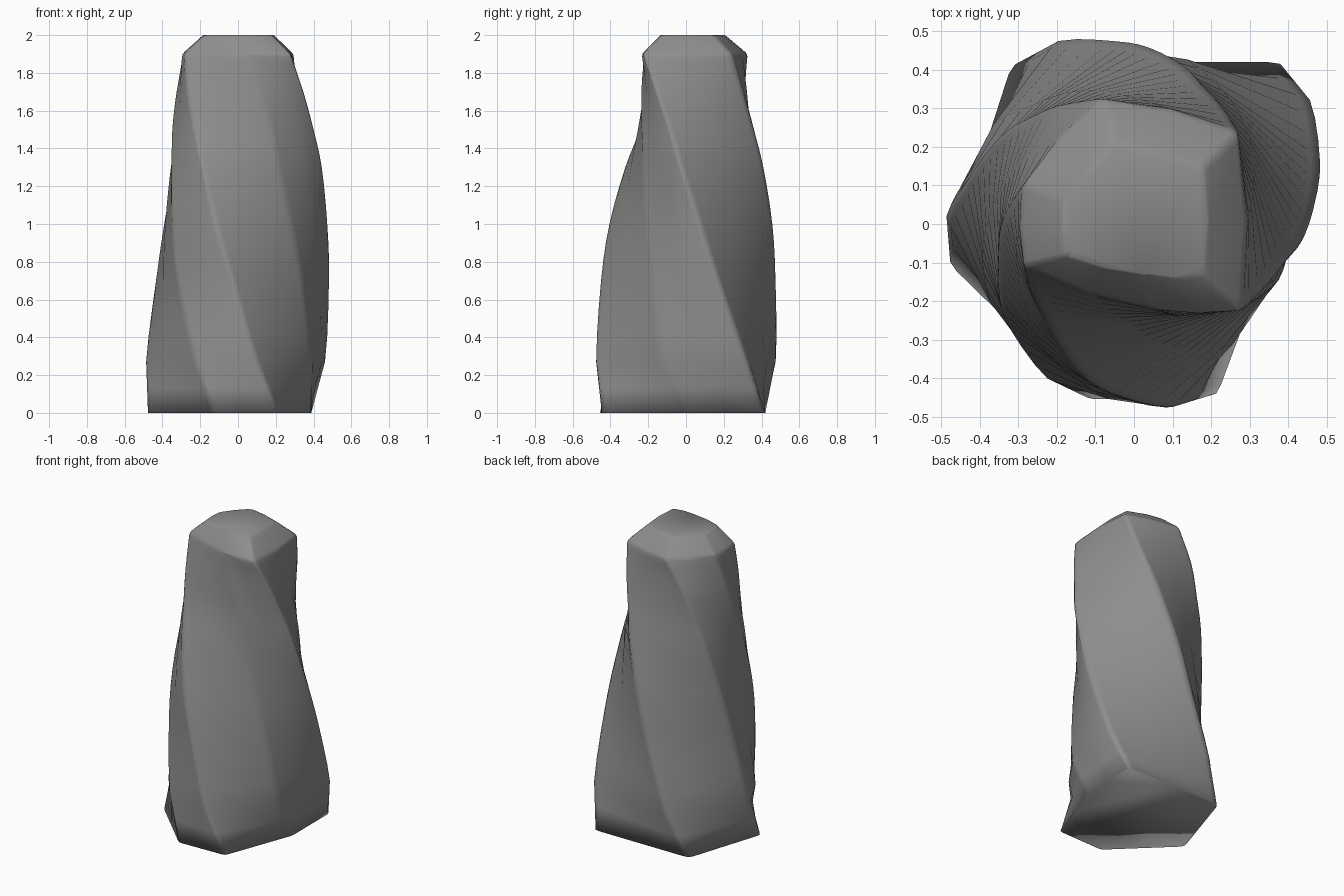
import bpy, bmesh
from mathutils import Vector

if "Cube" in bpy.data.objects:
    bpy.data.objects.remove(bpy.data.objects["Cube"])

# Heights of the cross-sections
HEIGHTS = [0, 0.27, 0.7, 1.0, 1.3, 1.5, 1.7, 1.9, 2.0]

# Each ridge of the twisted boulder: x, y at every height (listed clockwise from above)
RIDGES = [
    [(.388, .42), (.465, .325), (.49, .17), (.48, .07), (.45, -.03), (.405, -.09), (.35, -.16), (.28, -.23), (.18, -.13)],
    [(.388, .02), (.39, -.12), (.34, -.18), (.285, -.21), (.22, -.23), (.18, -.235), (.12, -.238), (.05, -.222), (.03, -.13)],
    [(.215, -.445), (.10, -.48), (-.03, -.455), (-.12, -.41), (-.19, -.325), (-.235, -.245), (-.27, -.175), (-.287, -.11), (-.18, -.08)],
    [(-.12, -.455), (-.225, -.405), (-.32, -.28), (-.35, -.20), (-.353, -.10), (-.35, -.02), (-.327, .04), (-.29, .10), (-.18, .06)],
    [(-.483, -.10), (-.493, .02), (-.44, .11), (-.393, .18), (-.333, .245), (-.27, .28), (-.20, .31), (-.08, .33), (-.05, .21)],
    [(-.315, .42), (-.20, .482), (-.05, .482), (.04, .465), (.13, .417), (.18, .365), (.235, .305), (.275, .24), (.18, .15)],
]


def rounded(ring, bulge, f=0.06):
    """Soften every corner of a ring and bow the long sides out slightly."""
    out = []
    n = len(ring)
    for i, p in enumerate(ring):
        nxt = ring[(i + 1) % n]
        a, b = p.lerp(ring[i - 1], f), p.lerp(nxt, f)
        side = nxt - p
        outward = Vector((-side.y, side.x, 0)) * bulge
        out += [a, p.lerp((a + b) / 2, 0.4), b, (p + nxt) / 2 + outward]
    return out


def spline(pts, k, t):
    """Catmull-Rom point between section k and k + 1."""
    p0, p1, p2, p3 = (pts[max(0, min(i, 7))] for i in (k - 1, k, k + 1, k + 2))
    return p1 + 0.5 * t * (p2 - p0 + t * (2 * p0 - 5 * p1 + 4 * p2 - p3
                                          + t * (3 * (p1 - p2) + p3 - p0)))


# Sections, with extra ones between for a smooth twist
paths = [[Vector((x, y, z)) for (x, y), z in zip(r, HEIGHTS)] for r in RIDGES]
sections = [[p[0] for p in paths]]
for t in (0.5, 1):                                    # straight flare at the foot
    sections.append([p[0].lerp(p[1], t) for p in paths])
for k in range(1, 7):                                 # curved twisting body
    for t in (0.33, 0.67, 1):
        sections.append([spline(p, k, t) for p in paths])
sections.append([p[8] for p in paths])                # flat top

# Loft
bm = bmesh.new()
rings = []
for i, s in enumerate(sections):
    bulge = 0.035 if i > 1 else 0
    # rings run clockwise or anticlockwise: make the bulge point outwards
    area = sum(a.x * b.y - a.y * b.x for a, b in zip(s, s[1:] + s[:1]))
    ring = rounded(s, bulge if area < 0 else -bulge)
    rings.append([bm.verts.new(p) for p in ring])
n = len(rings[0])
for lo, hi in zip(rings, rings[1:]):
    for i in range(n):
        j = (i + 1) % n
        bm.faces.new((lo[i], lo[j], hi[j], hi[i]))
bm.faces.new(rings[0])
bm.faces.new(rings[-1])

# Soften the shoulder and the top rim
top, shoulder = set(rings[-1]), set(rings[-2])
rim = [e for e in bm.edges if set(e.verts) <= top or set(e.verts) <= shoulder]
bmesh.ops.bevel(bm, geom=rim, offset=0.015, segments=2, profile=0.5, affect='EDGES')
bmesh.ops.recalc_face_normals(bm, faces=bm.faces)

mesh = bpy.data.meshes.new("standing_rock")
bm.to_mesh(mesh)
bm.free()
rock = bpy.data.objects.new("standing_rock", mesh)
bpy.context.collection.objects.link(rock)

# Dark stone
stone = bpy.data.materials.new("dark_stone")
stone.diffuse_color = (0.27, 0.27, 0.27, 1)
stone.use_nodes = True
stone.node_tree.nodes["Principled BSDF"].inputs["Base Color"].default_value = stone.diffuse_color
mesh.materials.append(stone)

# Smooth all over, as the stone is worn
for poly in mesh.polygons:
    poly.use_smooth = True
